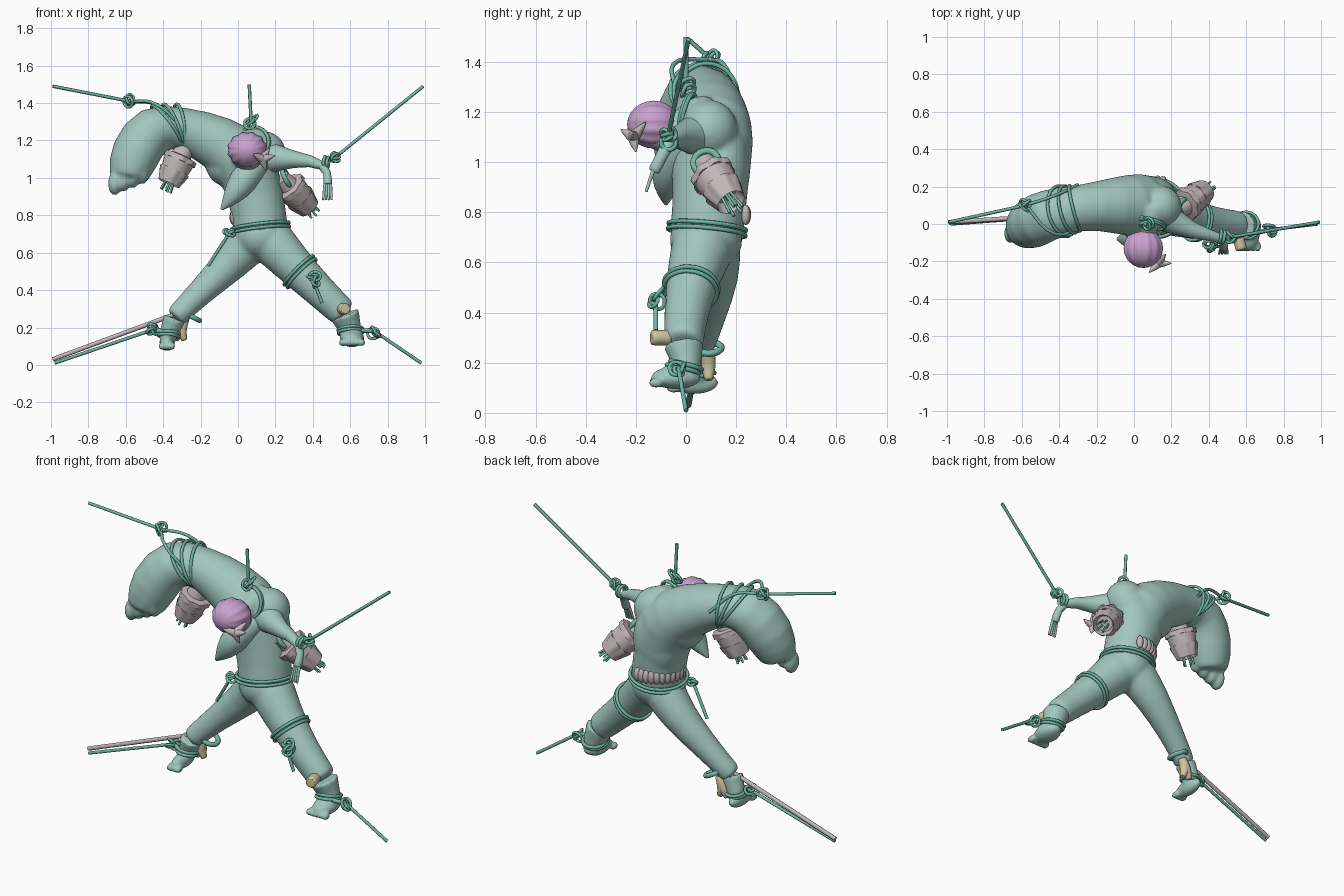
import bpy, bmesh, math, random
from mathutils import Vector, Matrix

random.seed(4)
if "Cube" in bpy.data.objects:
    bpy.data.objects.remove(bpy.data.objects["Cube"])


def material(name, *rgb):
    m = bpy.data.materials.new(name)
    m.use_nodes = True
    m.diffuse_color = (*rgb, 1)
    m.node_tree.nodes["Principled BSDF"].inputs["Base Color"].default_value = (*rgb, 1)
    return m


SAGE = material("sage cloth", .36, .57, .51)
ROPE = material("green rope", .17, .48, .37)
LILAC = material("lilac hair", .58, .36, .62)
STONE = material("pinkish grey", .54, .47, .48)
CREAM = material("cream bone", .62, .56, .37)

# Joints of the figure: position and girth
JOINTS = dict(
    waist=(.125, .08, .69, .15), belly=(.1, .1, .9, .15), chest=(.04, .1, 1.1, .18),
    shoulder=(-.1, .1, 1.19, .155), upper_arm=(-.3, .09, 1.27, .115), elbow=(-.46, .05, 1.28, .145),
    forearm=(-.56, 0, 1.12, .145), palm=(-.59, -.03, .99, .1),
    nape=(.1, .08, 1.17, .1), throat=(.08, 0, 1.19, .08), face=(.05, -.09, 1.12, .09),
    right_hip=(.08, .1, .67, .12), right_thigh=(-.03, .12, .55, .1),
    right_knee=(-.2, .09, .39, .072), right_cuff=(-.34, .05, .25, .06),
    right_ankle=(-.37, .06, .17, .05), right_sole=(-.38, .03, .12, .04),
    left_hip=(.17, .07, .67, .13), left_thigh=(.28, .03, .55, .11),
    left_knee=(.43, 0, .4, .09), left_cuff=(.57, -.01, .27, .08),
    left_ankle=(.6, 0, .19, .06), left_sole=(.61, -.04, .14, .065),
    slim_shoulder=(.14, .06, 1.11, .1), slim_elbow=(.3, -.04, 1.1, .042),
    slim_wrist=(.48, -.07, 1.08, .025), slim_palm=(.48, -.13, .96, .025),
    arm_knot=(-.58, .1, 1.41, .03), wrist_knot=(.52, -.07, 1.11, .03), neck_knot=(.07, 0, 1.3, .03),
    right_foot_knot=(-.45, .04, .19, .03), left_foot_knot=(.73, -.03, .18, .03),
    waist_knot=(-.05, 0, .7, .025), thigh_knot=(.4, -.12, .46, .035))


def at(name, *offset):
    return Vector(JOINTS[name][:3]) + Vector(offset or (0, 0, 0))


def girth(name):
    return JOINTS[name][-1]


def joints(names):
    return [(at(n), girth(n)) for n in names.split()]


def circle(axis, n):
    """Unit ring square to the axis, starting across it."""
    t = axis.normalized()
    ref = Vector((1, 0, 0)) if abs(t.y) > .8 else Vector((0, 1, 0))
    d = (ref - t * t.dot(ref)).normalized()
    w = t.cross(d)
    return [w * math.cos(k * math.tau / n) + d * math.sin(k * math.tau / n) for k in range(n)]


def skin(bm, rings):
    rows = [[bm.verts.new(p) for p in ring] for ring in rings]
    for a, b in zip(rows, rows[1:]):
        for i in range(len(a)):
            j = (i + 1) % len(a)
            bm.faces.new((a[i], a[j], b[j], b[i]))
    bm.faces.new(rows[0])
    bm.faces.new(rows[-1])


def tube(bm, stations, n=16):
    # Support rings close to both ends keep them full when subdivided
    (a, ra), (b, rb) = stations[:2]
    (c, rc), (d, rd) = stations[-2:]
    near = (a.lerp(b, .1), ra + (rb - ra) * .1)
    far = (d.lerp(c, .1), rd + (rc - rd) * .1)
    stations = [stations[0], near, *stations[1:-1], far, stations[-1]]
    pts = [p for p, r in stations]
    rings = []
    for i, (p, r) in enumerate(stations):
        axis = pts[min(i + 1, len(pts) - 1)] - pts[max(i - 1, 0)]
        rings.append([p + s * r for s in circle(axis, n)])
    skin(bm, rings)


def ball(bm, center, size, segments=16):
    bmesh.ops.create_uvsphere(bm, u_segments=segments, v_segments=12, radius=1,
                              matrix=Matrix.Translation(center) @ Matrix.Diagonal((*size, 1)))


def finish(name, bm, mat, subdivide=0, voxel=0):
    bmesh.ops.recalc_face_normals(bm, faces=bm.faces)
    me = bpy.data.meshes.new(name)
    for f in bm.faces:
        f.smooth = True
    bm.to_mesh(me)
    bm.free()
    me.set_sharp_from_angle(angle=math.radians(50))
    me.materials.append(mat)
    ob = bpy.data.objects.new(name, me)
    bpy.context.scene.collection.objects.link(ob)
    if subdivide:
        sub = ob.modifiers.new("Subdivision", "SUBSURF")
        sub.levels = sub.render_levels = subdivide
    if voxel:
        fuse = ob.modifiers.new("Fuse", "REMESH")
        fuse.mode, fuse.voxel_size, fuse.use_smooth_shade = "VOXEL", voxel, True
        soften = ob.modifiers.new("Soften", "SMOOTH")
        soften.factor, soften.iterations = .5, 5


def limb(name, stations, mat):
    bm = bmesh.new()
    tube(bm, stations, 12)
    finish(name, bm, mat, subdivide=1)


def cord(name, pts, radius=.009, mat=ROPE, cyclic=False):
    cu = bpy.data.curves.new(name, "CURVE")
    cu.dimensions, cu.bevel_depth, cu.bevel_resolution = "3D", radius, 2
    cu.use_fill_caps, cu.resolution_u = True, 5
    sp = cu.splines.new("BEZIER")
    sp.bezier_points.add(len(pts) - 1)
    for b, p in zip(sp.bezier_points, pts):
        b.co = p
        b.handle_left_type = b.handle_right_type = "AUTO"
    sp.use_cyclic_u = cyclic
    cu.materials.append(mat)
    bpy.context.scene.collection.objects.link(bpy.data.objects.new(name, cu))


def loop(name, center, axis, radius, thickness=.009):
    cord(name, [center + c * radius for c in circle(axis, 12)], thickness, cyclic=True)


def bind(name, a, b, t, tilt=0):
    """Rope ring round the limb, a fraction t of the way from a to b."""
    radius = girth(a) + (girth(b) - girth(a)) * t + .005
    loop(name, at(a).lerp(at(b), t), at(b) - at(a) + Vector((0, 0, tilt)), radius)


def knot(name):
    def jitter():
        return Vector([random.uniform(-1, 1) for axis in "xyz"])
    for turn in range(4):
        loop(name, at(name) + jitter() * girth(name) / 2, jitter(), girth(name) * random.uniform(.6, 1), .008)


# Torso flowing into the oversized right arm, with the bent neck and face
bm = bmesh.new()
tube(bm, joints("waist belly chest shoulder upper_arm elbow forearm palm"))
tube(bm, joints("nape throat face"))
ball(bm, at("face"), (.09, .09, .08))
ball(bm, at("slim_shoulder", 0, .03, .02), (.12, .12, .12))
ball(bm, at("belly", -.02, .05, .08), (.15, .11, .2))
ball(bm, at("chest", -.09, 0, -.02), (.13, .13, .13))
for k in range(4):
    ball(bm, at("palm", (k - 1.4) * .05, -.02, k * .02 - .02), (.036, .055, .065))
finish("torso_and_large_arm", bm, SAGE, 1, .012)

# Trousers
bm = bmesh.new()
ball(bm, at("waist"), (.15, .15, .13))
for side in ("right", "left"):
    tube(bm, joints(f"{side}_hip {side}_thigh {side}_knee {side}_cuff"))
finish("trousers", bm, SAGE, 1, .012)

# Feet with toes, ankle bindings and ties
for side in ("right", "left"):
    cuff, ankle, sole = (f"{side}_{part}" for part in ("cuff", "ankle", "sole"))
    width = girth(sole)
    bm = bmesh.new()
    tube(bm, joints(f"{cuff} {ankle} {sole}"))
    ball(bm, at(sole), (width, .1, .045))
    for k in range(-2, 3):
        ball(bm, at(sole, width * k * .4, -.08, -.02), (width * .3, .03, .02), 8)
    finish(side + "_foot", bm, SAGE, 0, .008)
    for t in (0, .3):
        bind(side + "_ankle_binding", ankle, sole, t, -.1)
    cord(side + "_ankle_tie", [at(ankle, 0, -girth(ankle), 0), at(f"{side}_foot_knot")], .012)

# Slender left arm with drooping fingers
limb("slender_arm", joints("slim_shoulder slim_elbow slim_wrist slim_palm"), SAGE)
for k in range(-2, 2):
    base = at("slim_palm", k * .01 + .005, 0, .01)
    limb("slender_finger", [(base, .009), (base + Vector((k * .005, -.03, -.09)), .006)], SAGE)

# Pointed jacket lapel
limb("jacket_lapel", [(at("chest", .08, -.08, 0), .07), (at("belly", -.08, -.17, .08), .085),
                      (at("belly", -.13, -.18, 0), .055), (at("belly", -.19, -.18, -.07), .006)], SAGE)

# Ridged hair, with the ridges running front to back
bm = bmesh.new()
ball(bm, (0, 0, 0), (1, 1, 1), 48)
for v in bm.verts:
    ridge = 1 - .04 * math.cos(12 * math.atan2(v.co.y, v.co.x)) * v.co.xy.length
    v.co = at("face", v.co.x * ridge * .105, -.04 - v.co.z * .105, .03 + v.co.y * ridge * .095)
finish("ridged_hair", bm, LILAC)

# Pointed horn at the brow
root = at("face", .08, -.12, -.02)
for tip in ((.07, 0, .02), (.04, .05, .06), (-.05, -.05, .03), (.02, .01, -.06)):
    limb("brow_horn", [(root, .025), (root + Vector(tip) / 2, .018), (root + Vector(tip), .002)], STONE)


# Frilled pots, each with a thin hand reaching out of the mouth
def pot(name, start, end):
    axis = end - start
    ring = circle(axis, 32)
    profile = ((0, .045, 0), (.25, .055, 0), (.28, .092, 1), (.4, .092, 1), (.4, .083, 0),
               (.65, .075, 0), (.65, .083, 1), (.72, .08, 1), (1, .06, 0), (.8, .045, 0))
    bm = bmesh.new()
    skin(bm, [[start + axis * t + c * (r - frill * (k % 4 // 2) * .008) for k, c in enumerate(ring)]
              for t, r, frill in profile])
    finish(name, bm, STONE)
    for c in ring[::6]:
        cord(name + "_finger", [start + axis * t + c * t * .025 for t in (.8, 1, 1.2)], .006)


left_pot = Vector((.23, .07, 1))
pot("left_pot", left_pot, left_pot + Vector((.15, .11, -.16)))
loop("left_pot_handle", left_pot + Vector((.03, .01, 0)), Vector((1, -.2, .5)), .05, .014)
right_pot = Vector((-.28, .05, 1.17))
pot("right_pot", right_pot, right_pot + Vector((-.09, -.02, -.2)))

# Ruffle peeping from under the back of the jacket
for c in circle(Vector((0, 0, 1)), 32):
    if c.y - c.x > .7:
        bm = bmesh.new()
        ball(bm, at("waist", 0, .01, .1) + c * .15, (.02, .02, .04), 8)
        finish("waist_ruffle", bm, STONE)

# Stretched lines tied to the limbs and neck, with a thin pole beside one
for name, corner in (("arm_knot", (-.99, .01, 1.49)), ("wrist_knot", (.99, .01, 1.49)), ("neck_knot", (.06, 0, 1.5)),
                     ("right_foot_knot", (-.98, 0, .01)), ("left_foot_knot", (.98, 0, .01))):
    cord(name + "_line", [Vector(corner), at(name)])
for name in JOINTS:
    if name.endswith("knot"):
        knot(name)
cord("thin_pole", [Vector((-.99, .01, .03)), at("right_cuff", 0, 0, .02)], .012, STONE)

# Bindings round the arm, wrist, neck, waist and thigh
for t in (.1, .3, .5):
    bind("arm_binding", "upper_arm", "elbow", t, -t / 4)
for t in (0, .1):
    bind("waist_binding", "waist", "belly", t + .15)
    bind("thigh_binding", "left_thigh", "left_knee", t + .3)
    bind("wrist_binding", "slim_wrist", "slim_elbow", t)
    bind("neck_binding", "throat", "nape", t)
for side in (-1, 1):
    cord("arm_tie", [at("arm_knot"), at("elbow", .03, side * .1, .11), at("upper_arm", 0, side * .12, 0)])

# Loose rope ends
for name, drop in (("waist_knot", (-.11, .03, -.17)), ("thigh_knot", (.05, 0, -.13))):
    cord(name + "_tail", [at(name), at(name) + Vector(drop)])

# Bone charms and a hoop at the ankles
charm = at("left_cuff", -.015, -.05, .03)
limb("left_charm", [(charm, .032), (charm + Vector((.02, -.08, 0)), .032)], CREAM)
charm = at("right_cuff", .06, .04, 0)
loop("ankle_hoop", charm + Vector((.03, 0, .01)), Vector((.5, 0, 1)), .05, .014)
for side in (-1, 1):
    fork = charm + Vector((-.03, 0, -.06))
    limb("right_charm", [(charm, .024), (fork, .034), (fork + Vector((side * .025, 0, -.06)), .016)], CREAM)
